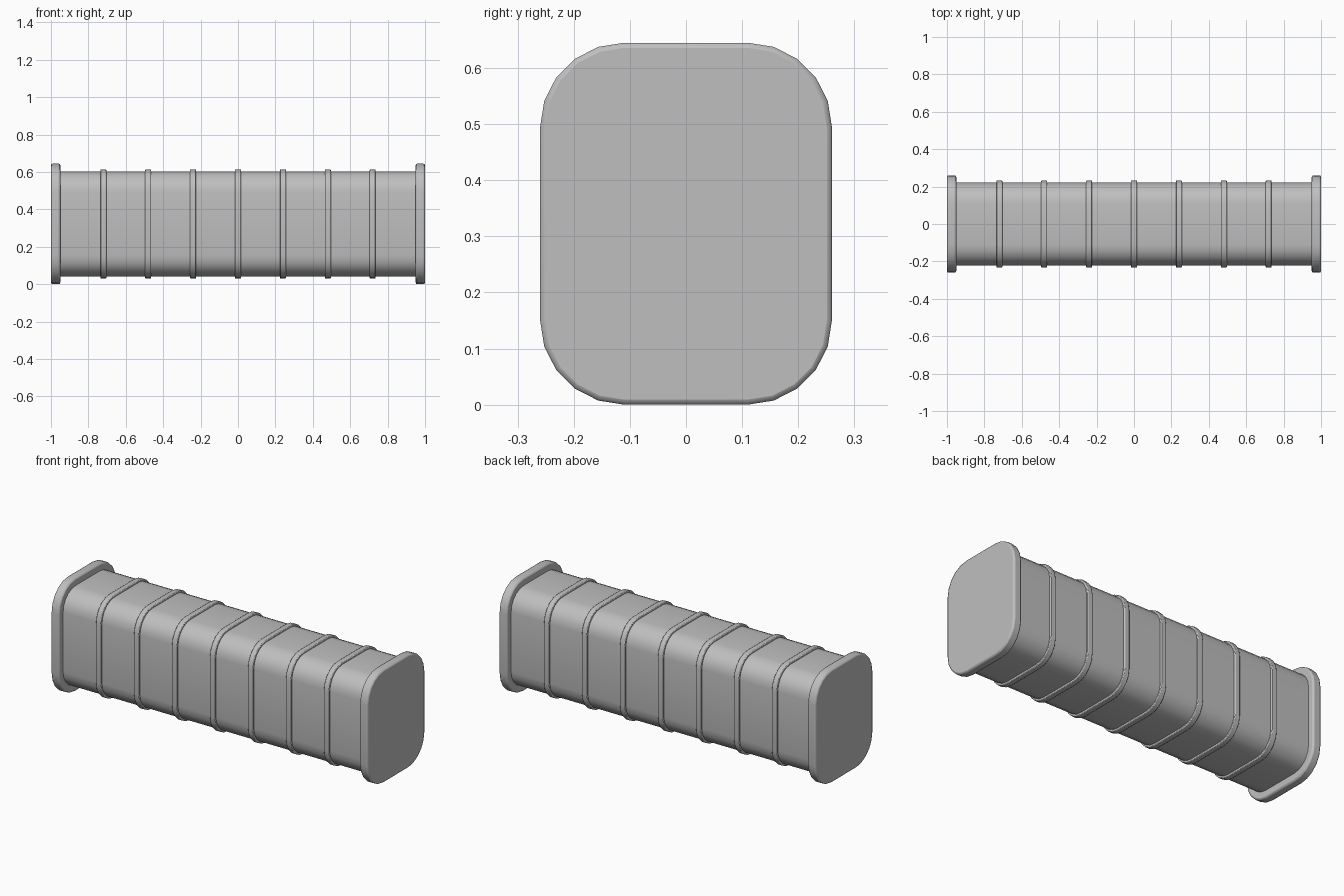
import bpy, bmesh, math

cube = bpy.data.objects.get("Cube")
if cube:
    bpy.data.objects.remove(cube, do_unlink=True)

CENTRE_Z = 0.3225
CORNER_STEPS = 5

grey = bpy.data.materials.new("plain grey")
grey.use_nodes = True
colour = (0.52, 0.52, 0.52, 1)
grey.diffuse_color = colour
grey.node_tree.nodes["Principled BSDF"].inputs["Base Color"].default_value = colour


def outline(half_y, half_z, radius):
    """Rounded rectangle in the yz plane, counter-clockwise."""
    points = []
    for corner, (sy, sz) in enumerate([(1, 1), (-1, 1), (-1, -1), (1, -1)]):
        for i in range(CORNER_STEPS + 1):
            a = math.pi / 2 * (corner + i / CORNER_STEPS)
            points.append((sy * (half_y - radius) + radius * math.cos(a),
                           CENTRE_Z + sz * (half_z - radius) + radius * math.sin(a)))
    return points


def prism(name, x, length, half_y, half_z, radius, bevel=0):
    """Rounded block running along x, with optional softened rims."""
    bm = bmesh.new()
    ends = [[bm.verts.new((side * length / 2, y, z - CENTRE_Z))
             for y, z in outline(half_y, half_z, radius)] for side in (-1, 1)]
    bm.faces.new(reversed(ends[0]))
    bm.faces.new(ends[1])
    count = len(ends[0])
    for i in range(count):
        j = (i + 1) % count
        bm.faces.new((ends[0][i], ends[0][j], ends[1][j], ends[1][i]))
    bmesh.ops.recalc_face_normals(bm, faces=bm.faces)
    mesh = bpy.data.meshes.new(name)
    bm.to_mesh(mesh)
    bm.free()
    mesh.materials.append(grey)
    obj = bpy.data.objects.new(name, mesh)
    obj.location = (x, 0, CENTRE_Z)
    bpy.context.collection.objects.link(obj)
    if bevel:
        mod = obj.modifiers.new("soft rim", 'BEVEL')
        mod.width = bevel
        mod.segments = 2
        mod.limit_method = 'ANGLE'
        mod.angle_limit = math.radians(60)
    bpy.ops.object.select_all(action='DESELECT')
    obj.select_set(True)
    bpy.context.view_layer.objects.active = obj
    bpy.ops.object.shade_smooth_by_angle(angle=math.radians(50))
    return obj


# Main tube
prism("body", 0, 1.92, 0.222, 0.281, 0.112)

# Seven thin bands around the tube
for n in range(-3, 4):
    prism(f"band_{n + 4}", n * 0.24, 0.032, 0.233, 0.292, 0.123, 0.004)

# Flanged end caps
for name, side in (("left_end_cap", 1), ("right_end_cap", -1)):
    prism(name, side * 0.975, 0.05, 0.26, 0.3225, 0.15, 0.009)
